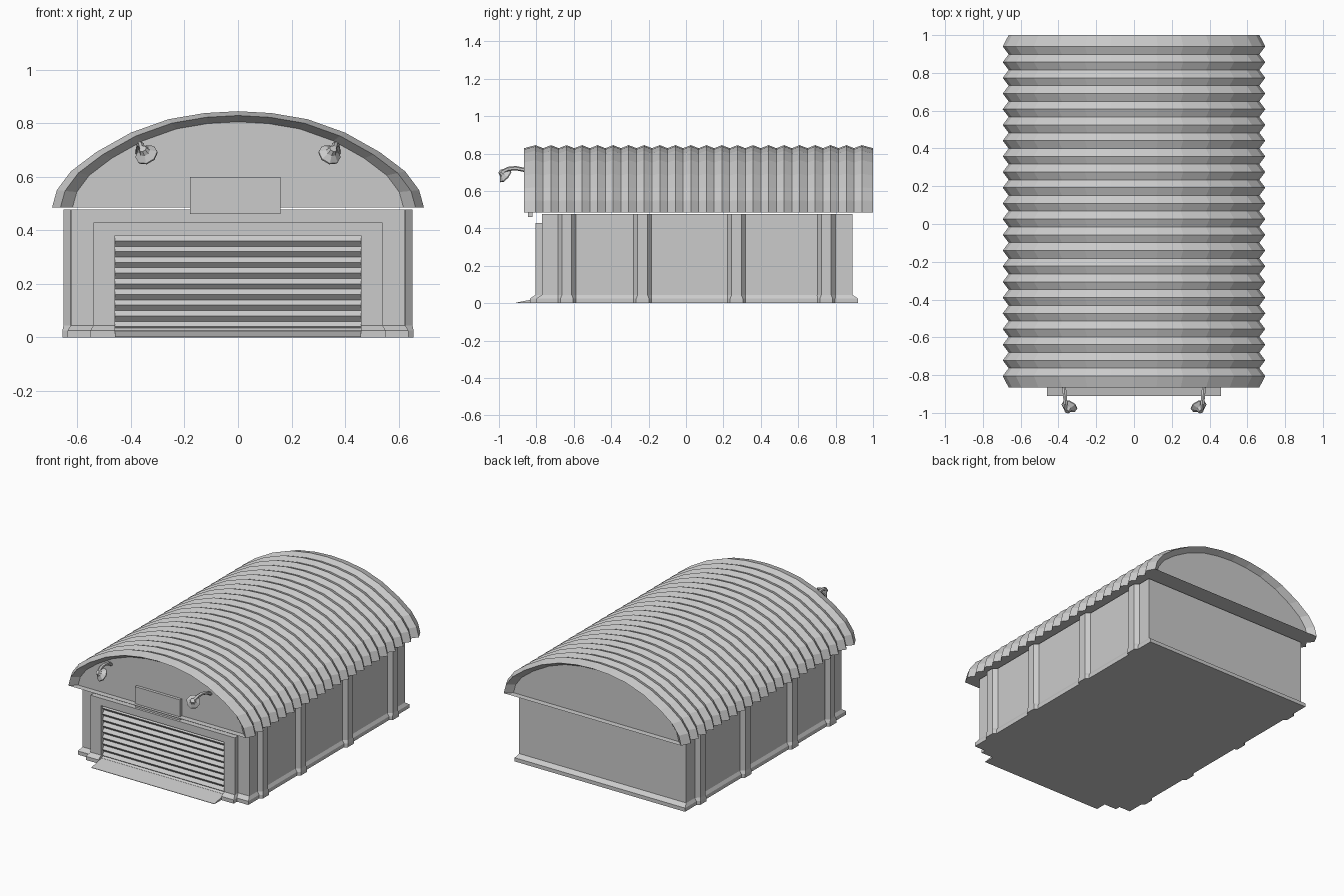
import bpy, bmesh, math
from mathutils import Vector

if "Cube" in bpy.data.objects:
    bpy.data.objects.remove(bpy.data.objects["Cube"])


def loft(name, rings):
    """Closed solid through equal-length rings of points."""
    bm = bmesh.new()
    loops = [[bm.verts.new(p) for p in r] for r in rings]
    n = len(loops[0])
    for a, b in zip(loops, loops[1:]):
        for i in range(n):
            j = (i + 1) % n
            bm.faces.new((a[i], a[j], b[j], b[i]))
    bm.faces.new(loops[0])
    bm.faces.new(loops[-1])
    bmesh.ops.recalc_face_normals(bm, faces=bm.faces)
    me = bpy.data.meshes.new(name)
    bm.to_mesh(me)
    bm.free()
    ob = bpy.data.objects.new(name, me)
    bpy.context.collection.objects.link(ob)
    return ob


def rect(x0, x1, y0, y1, z):
    return [(x0, y0, z), (x1, y0, z), (x1, y1, z), (x0, y1, z)]


def box(name, x0, x1, y0, y1, z0, z1):
    return loft(name, [rect(x0, x1, y0, y1, z) for z in (z0, z1)])


# Corrugated arched roof with recessed gable ends
half = [(.695, 0), (.677, .065), (.625, .135), (.53, .207), (.40, .28),
        (.26, .33), (.125, .353)]
arch = half + [(0, .36)] + [(-x, z) for x, z in reversed(half)]


def arch_ring(s, y):
    return [(x * s, y, .485 + z * s) for x, z in arch]


rings = [arch_ring(.89, -.825), arch_ring(.955, -.865)]
ridges, y0, y1 = 22, -.805, .94
step = (y1 - y0) / (ridges - 1)
for i in range(ridges):
    rings.append(arch_ring(1, y0 + i * step))
    if i < ridges - 1:
        rings.append(arch_ring(.955, y0 + (i + .5) * step))
rings += [arch_ring(.955, 1), arch_ring(.89, .96)]
loft("roof", rings)

# Walls with a bevelled plinth
levels = [(0, 1), (.025, 1), (.045, 0), (.478, 0)]
loft("walls", [rect(-.625 - .012 * d, .625 + .012 * d, -.77 - .03 * d, .89 + .03 * d, z)
               for z, d in levels])

# Side pilasters
for side in (-1, 1):
    for y in (-.637, -.232, .27, .75):
        loft("pilaster", [[(side * .60, y - .048 - .008 * d, z),
                           (side * .626, y - .048 - .008 * d, z),
                           (side * (.652 + .004 * d), y - .026 - .008 * d, z),
                           (side * (.652 + .004 * d), y + .026 + .008 * d, z),
                           (side * .626, y + .048 + .008 * d, z),
                           (side * .60, y + .048 + .008 * d, z)] for z, d in levels])

# Door frame: two jambs with plinths and a lintel
for side in (-1, 1):
    loft("door_jamb", [rect(side * .46, side * (.54 + .012 * d), -.805 - .03 * d, -.765, min(z, .43))
                       for z, d in levels])
box("door_lintel", -.46, .46, -.805, -.765, .38, .43)

# Ribbed roller door
prof = [(-.76, .02)]
n = 9
for i in range(n):
    z = .02 + i * .36 / n
    prof += [(-.774, z), (-.792, z + .02)]
prof += [(-.774, .38), (-.76, .38)]
loft("roller_door", [[(x, y, z) for y, z in prof] for x in (-.46, .46)])

# Entry ramp
ramp = [(-.91, 0), (-.91, .003), (-.80, .024), (-.77, .024), (-.77, 0)]
loft("ramp", [[(x, y, z) for y, z in ramp] for x in (-.46, .46)])

# Blank sign board
box("sign_board", -.18, .158, -.845, -.82, .46, .60)


# Gooseneck lamps
def circle(c, axis, r, n):
    c, axis = Vector(c), Vector(axis).normalized()
    u = axis.cross(Vector((1, 0, 0))).normalized()
    v = axis.cross(u)
    return [c + r * (math.cos(2 * math.pi * k / n) * u + math.sin(2 * math.pi * k / n) * v)
            for k in range(n)]


for side in (-1, 1):
    path = [Vector((side * x, y, z)) for x, y, z in
            [(.373, -.82, .69), (.37, -.865, .713), (.366, -.91, .722),
             (.362, -.95, .718), (.358, -.975, .706), (.355, -.985, .694)]]
    arm = []
    for i, p in enumerate(path):
        t = path[min(i + 1, len(path) - 1)] - path[max(i - 1, 0)]
        arm.append(circle(p, t, .0115, 6))
    loft("lamp_arm", arm)
    aim = Vector((-side * .36, .72, -.59)).normalized()
    c = Vector((side * .343, -.967, .684))
    loft("lamp_shade", [circle(c - aim * .036, aim, .014, 8),
                        circle(c - aim * .018, aim, .022, 8),
                        circle(c, aim, .044, 8),
                        circle(c + aim * .006, aim, .044, 8)])
